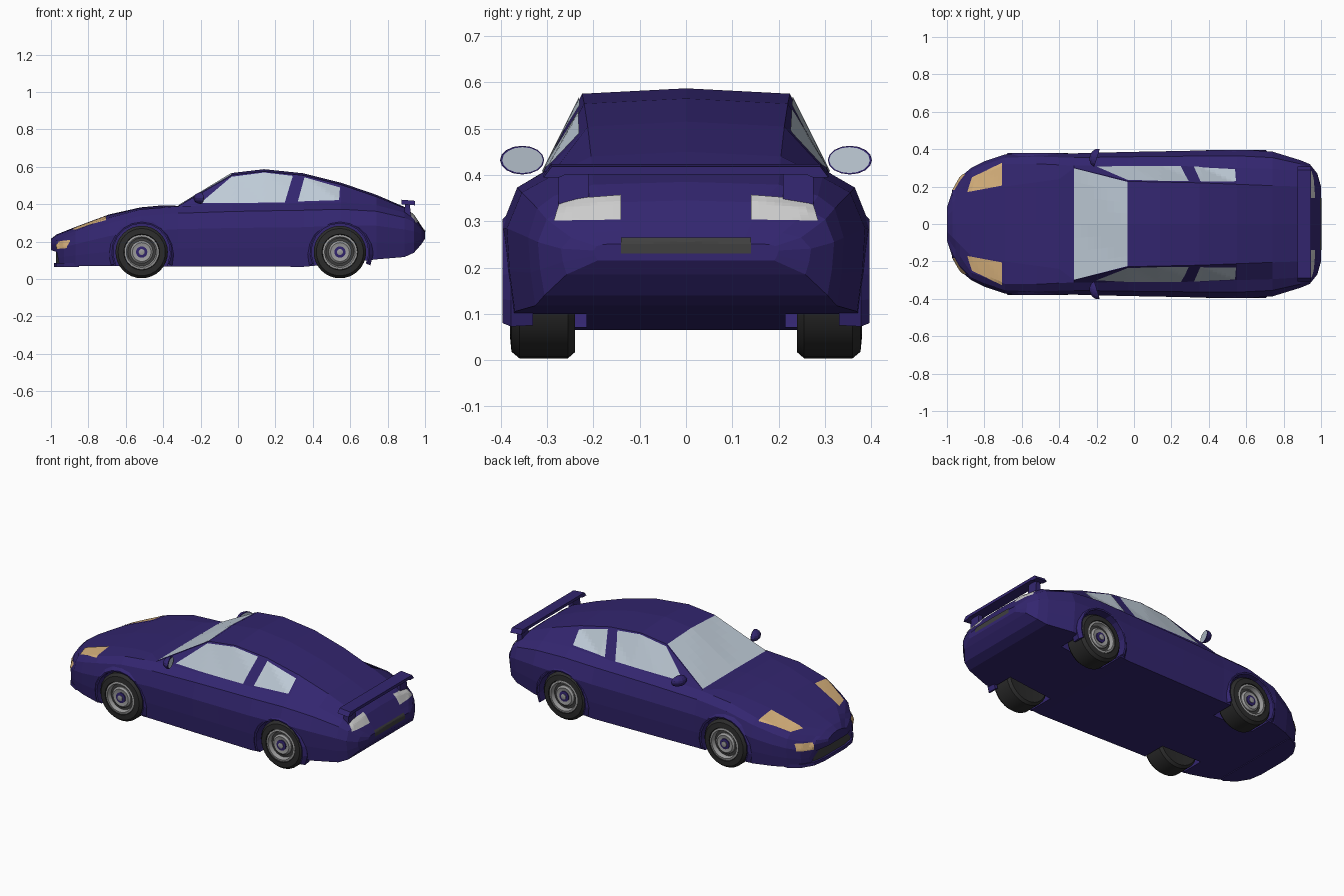
import bpy, bmesh, math
from mathutils import Vector
from mathutils.bvhtree import BVHTree

if "Cube" in bpy.data.objects:
    bpy.data.objects.remove(bpy.data.objects["Cube"])


def material(name, rgb):
    m = bpy.data.materials.new(name)
    m.diffuse_color = (*rgb, 1)
    m.use_nodes = True
    m.node_tree.nodes["Principled BSDF"].inputs["Base Color"].default_value = m.diffuse_color
    return m


PAINT = material("paint", (0.033, 0.019, 0.16))
GLASS = material("glass", (0.52, 0.60, 0.68))
AMBER = material("amber", (0.68, 0.44, 0.2))
LAMP = material("lamp", (0.6, 0.6, 0.6))
DARK = material("dark_grey", (0.05, 0.05, 0.05))
RUBBER = material("rubber", (0.025, 0.025, 0.025))
METAL = material("metal", (0.33, 0.33, 0.33))


def finish(name, bm, mat, smooth=None):
    bmesh.ops.recalc_face_normals(bm, faces=bm.faces)
    me = bpy.data.meshes.new(name)
    bm.to_mesh(me)
    bm.free()
    me.materials.append(mat)
    ob = bpy.data.objects.new(name, me)
    bpy.context.collection.objects.link(ob)
    if smooth:
        bpy.ops.object.select_all(action='DESELECT')
        ob.select_set(True)
        bpy.context.view_layer.objects.active = ob
        bpy.ops.object.shade_smooth_by_angle(angle=math.radians(smooth))
    return ob


def prism(name, pts, vec, mat):
    """Closed polygon extruded along vec."""
    bm = bmesh.new()
    f = bm.faces.new([bm.verts.new(p) for p in pts])
    r = bmesh.ops.extrude_face_region(bm, geom=[f])
    vs = [v for v in r["geom"] if isinstance(v, bmesh.types.BMVert)]
    bmesh.ops.translate(bm, vec=vec, verts=vs)
    return finish(name, bm, mat)


def lathe(name, profile, x, z, s, mat, n=32):
    """Profile of (radius, y) turned about a sideways axle."""
    bm = bmesh.new()
    rows = [[bm.verts.new((x + r * math.cos(2 * math.pi * i / n), s * y,
                           z + r * math.sin(2 * math.pi * i / n))) for i in range(n)]
            for r, y in profile]
    for a, b in zip(rows, rows[1:]):
        for i in range(n):
            j = (i + 1) % n
            bm.faces.new((a[i], a[j], b[j], b[i]))
    bm.faces.new(rows[0])
    bm.faces.new(rows[-1])
    return finish(name, bm, mat, 35)


def at(curve, x):
    for (x0, a), (x1, b) in zip(curve, curve[1:]):
        if x <= x1:
            return a + (b - a) * (x - x0) / (x1 - x0)
    return curve[-1][1]


# Body guide lines along the length
WIDTH = [(-1, .09), (-.97, .18), (-.93, .25), (-.87, .3), (-.8, .335), (-.69, .372), (-.52, .382),
         (-.35, .377), (0, .386), (.3, .391), (.57, .4), (.73, .39), (.88, .345), (.94, .32), (.98, .27), (1, .2)]
TOP = [(-1, .215), (-.97, .238), (-.87, .278), (-.69, .345), (-.52, .383), (-.4, .394), (-.32, .391),
       (-.03, .567), (.14, .587), (.35, .565), (.55, .515), (.74, .45), (.89, .385), (.93, .36), (1, .255)]
BASE = [(-1, .155), (-.97, .145), (-.955, .07), (.4, .065), (.68, .1), (.92, .12), (.97, .17), (1, .215)]
BELT_Z = [(-1, .2), (-.87, .257), (-.69, .327), (-.52, .372), (-.32, .388), (0, .4), (.55, .41),
          (.74, .395), (.89, .355), (.94, .325), (1, .25)]
BELT_Y = [(-1, .07), (-.87, .26), (-.69, .32), (-.52, .322), (-.32, .312), (.3, .31), (.55, .3),
          (.74, .295), (.89, .285), (.94, .265), (1, .18)]
EDGE_Y = [(-1, .04), (-.87, .17), (-.69, .2), (-.4, .24), (-.32, .3), (-.03, .228), (.35, .22),
          (.74, .205), (.89, .2), (1, .12)]
DROP = [(-1, .005), (-.32, .002), (0, .012), (.74, .01), (1, .003)]
STATIONS = [-1, -.97, -.955, -.93, -.87, -.8, -.69, -.52, -.4, -.32, -.03, .14, .35, .55, .74, .89, .94, .98, 1]


def section(x):
    w, t, b = at(WIDTH, x), at(TOP, x), at(BASE, x)
    by, bz = at(BELT_Y, x), at(BELT_Z, x)
    mid = b + .62 * (bz - b)
    half = [(w * .955, b), (w * .985, b + .3 * (bz - b)), (w, mid),
            (w + .35 * (by - w), mid + .7 * (bz - mid)), (by, bz), (at(EDGE_Y, x), t - at(DROP, x))]
    return [(x, 0, b)] + [(x, y, z) for y, z in half] + [(x, 0, t)] + [(x, -y, z) for y, z in reversed(half)]


# Body shell
bm = bmesh.new()
rings = [[bm.verts.new(p) for p in section(x)] for x in STATIONS]
for a, b in zip(rings, rings[1:]):
    for i in range(len(a)):
        j = (i + 1) % len(a)
        bm.faces.new((a[i], a[j], b[j], b[i]))
bm.faces.new(rings[0])
bm.faces.new(rings[-1])
bmesh.ops.recalc_face_normals(bm, faces=bm.faces)
bvh = BVHTree.FromBMesh(bm)
body = finish("body", bm, PAINT)

# Wheel wells
WHEELS = [("front", -.515, .384), ("rear", .545, .4)]
cutters = []
for end, wx, wy in WHEELS:
    for s in (1, -1):
        c = lathe("well_cutter", [(.155, .215), (.155, .5)], wx, .145, s, PAINT, 24)
        c.hide_render = True
        cutters.append(c)
        mod = body.modifiers.new("well", 'BOOLEAN')
        mod.operation, mod.solver, mod.object = 'DIFFERENCE', 'EXACT', c
bpy.context.view_layer.update()
cut = bpy.data.meshes.new_from_object(body.evaluated_get(bpy.context.evaluated_depsgraph_get()))
body.modifiers.clear()
body.data = cut
for c in cutters:
    bpy.data.objects.remove(c)


def panel(name, quads, place, direction, mat, n=8):
    """Quads drawn in a flat view, projected on to the body."""
    bm = bmesh.new()
    d = Vector(direction)
    for q in quads:
        q = [Vector(p) for p in q]
        grid = []
        for i in range(n + 1):
            row = []
            for j in range(n + 1):
                p = q[0].lerp(q[1], i / n).lerp(q[3].lerp(q[2], i / n), j / n)
                o = Vector(place(*p)) - d * 2
                hit, nor, _, _ = bvh.ray_cast(o, d)
                if hit is None:
                    hit, nor, _, _ = bvh.find_nearest(o + d * 2)
                row.append(bm.verts.new(hit + nor * .003))
            grid.append(row)
        for i in range(n):
            for j in range(n):
                bm.faces.new((grid[i][j], grid[i + 1][j], grid[i + 1][j + 1], grid[i][j + 1]))
    ob = finish(name, bm, mat)
    if ob.data.polygons[0].normal.dot(d) > 0:
        ob.data.flip_normals()
    return ob


# Windscreen and rear panel
panel("windscreen", [[(-.318, -.298), (-.318, .298), (-.034, .225), (-.034, -.225)]],
      lambda x, y: (x, y, 0), (0, 0, -1), GLASS)
panel("number_plate", [[(-.14, .23), (.14, .23), (.14, .263), (-.14, .263)]],
      lambda y, z: (0, y, z), (-1, 0, 0), DARK)

# Side windows, lamps and mirrors
for side, s in (("left", -1), ("right", 1)):
    flank = lambda x, z: (x, 0, z)
    panel(side + "_door_window", [[(-.2, .405), (.06, .406), (.14, .568), (-.035, .545)],
                                  [(.06, .406), (.25, .407), (.293, .55), (.14, .568)]], flank, (0, -s, 0), GLASS)
    panel(side + "_quarter_window", [[(.32, .413), (.54, .42), (.545, .488), (.355, .542)]], flank, (0, -s, 0), GLASS)
    panel(side + "_headlamp", [[(-.89, .17 * s), (-.705, .205 * s), (-.705, .325 * s), (-.865, .25 * s)]],
          lambda x, y: (x, y, 0), (0, 0, -1), AMBER)
    panel(side + "_indicator", [[(.18 * s, .16), (.265 * s, .165), (.265 * s, .208), (.18 * s, .2)]],
          lambda y, z: (0, y, z), (1, 0, 0), AMBER)
    panel(side + "_tail_lamp", [[(.14 * s, .302), (.285 * s, .3), (.27 * s, .345), (.14 * s, .355)]],
          lambda y, z: (0, y, z), (-1, 0, 0), LAMP)

    bm = bmesh.new()
    bmesh.ops.create_uvsphere(bm, u_segments=12, v_segments=8, radius=1)
    cutgeo = bm.verts[:] + bm.edges[:] + bm.faces[:]
    r = bmesh.ops.bisect_plane(bm, geom=cutgeo, plane_co=(.01, 0, 0), plane_no=(1, 0, 0), clear_outer=True)
    bmesh.ops.holes_fill(bm, edges=[e for e in bm.edges if e.is_boundary])
    bmesh.ops.scale(bm, vec=(.04, .05, .031), verts=bm.verts)
    ob = finish(side + "_mirror", bm, PAINT)
    ob.location, ob.rotation_euler = (-.198, .354 * s, .432), (0, 0, -.3 * s)
    bm = bmesh.new()
    bmesh.ops.create_circle(bm, cap_ends=True, segments=16, radius=1)
    for v in bm.verts:
        v.co = (.003, v.co.x * .046, v.co.y * .028)
    ob = finish(side + "_mirror_glass", bm, GLASS)
    ob.location, ob.rotation_euler = (-.198, .354 * s, .432), (0, 0, -.3 * s)

    # Wheels and arch lips
    for end, wx, wy in WHEELS:
        n = f"{side}_{end}_"
        lathe(n + "tyre", [(.08, .245), (.127, .24), (.14, .255), (.14, .36), (.126, .377), (.096, .38), (.09, .35)],
              wx, .144, s, RUBBER)
        lathe(n + "rim", [(.093, .35), (.093, .376), (.082, .378), (.074, .352), (.068, .352)], wx, .144, s, METAL)
        lathe(n + "rim_recess", [(.076, .35), (.076, .354), (.05, .356)], wx, .144, s, DARK)
        lathe(n + "wheel_disc", [(.06, .35), (.06, .362), (.05, .37), (.034, .366)], wx, .144, s, METAL)
        lathe(n + "hub_ring", [(.03, .36), (.03, .372), (.02, .374)], wx, .144, s, PAINT)
        lathe(n + "hub_cap", [(.016, .36), (.016, .378), (.01, .38)], wx, .144, s, METAL, 16)
        bm = bmesh.new()
        arc = []
        for i in range(13):
            a = math.radians(-24 + 228 * i / 12)
            arc.append([bm.verts.new((wx + r * math.cos(a), s * y, .145 + r * math.sin(a)))
                        for r, y in ((.152, .33), (.152, wy - .006), (.16, wy - .004), (.178, wy - .022), (.172, .33))])
        for a, b in zip(arc, arc[1:]):
            for i in range(5):
                j = (i + 1) % 5
                bm.faces.new((a[i], a[j], b[j], b[i]))
        bm.faces.new(arc[0])
        bm.faces.new(arc[-1])
        finish(n + "arch_lip", bm, PAINT)

    # Spoiler posts
    prism(side + "_spoiler_post", [(.885, .21 * s, .33), (.925, .21 * s, .33), (.918, .21 * s, .41), (.895, .21 * s, .41)],
          (0, .065 * s, 0), PAINT)

# Rear spoiler wing
wing = [(.29, .424), (.308, .4), (.275, .4), (.26, .407)]
prism("spoiler_wing", [(.873, y, z) for y, z in wing] + [(.873, -y, z) for y, z in reversed(wing)],
      (.072, 0, -.006), PAINT)


def bumper_strip(name, half, z, h, mat):
    pts = half + [(x, -y) for x, y in reversed(half)]
    prism(name, [(x, y, z) for x, y in pts], (0, 0, h), mat)


# Nose lip and air intake
bumper_strip("front_lip", [(-.985, .1), (-.972, .18), (-.93, .25), (-.87, .287), (-.85, .287)], .065, .02, PAINT)
bumper_strip("air_intake", [(-.974, .1), (-.962, .17), (-.94, .2), (-.9, .2)], .085, .06, DARK)
